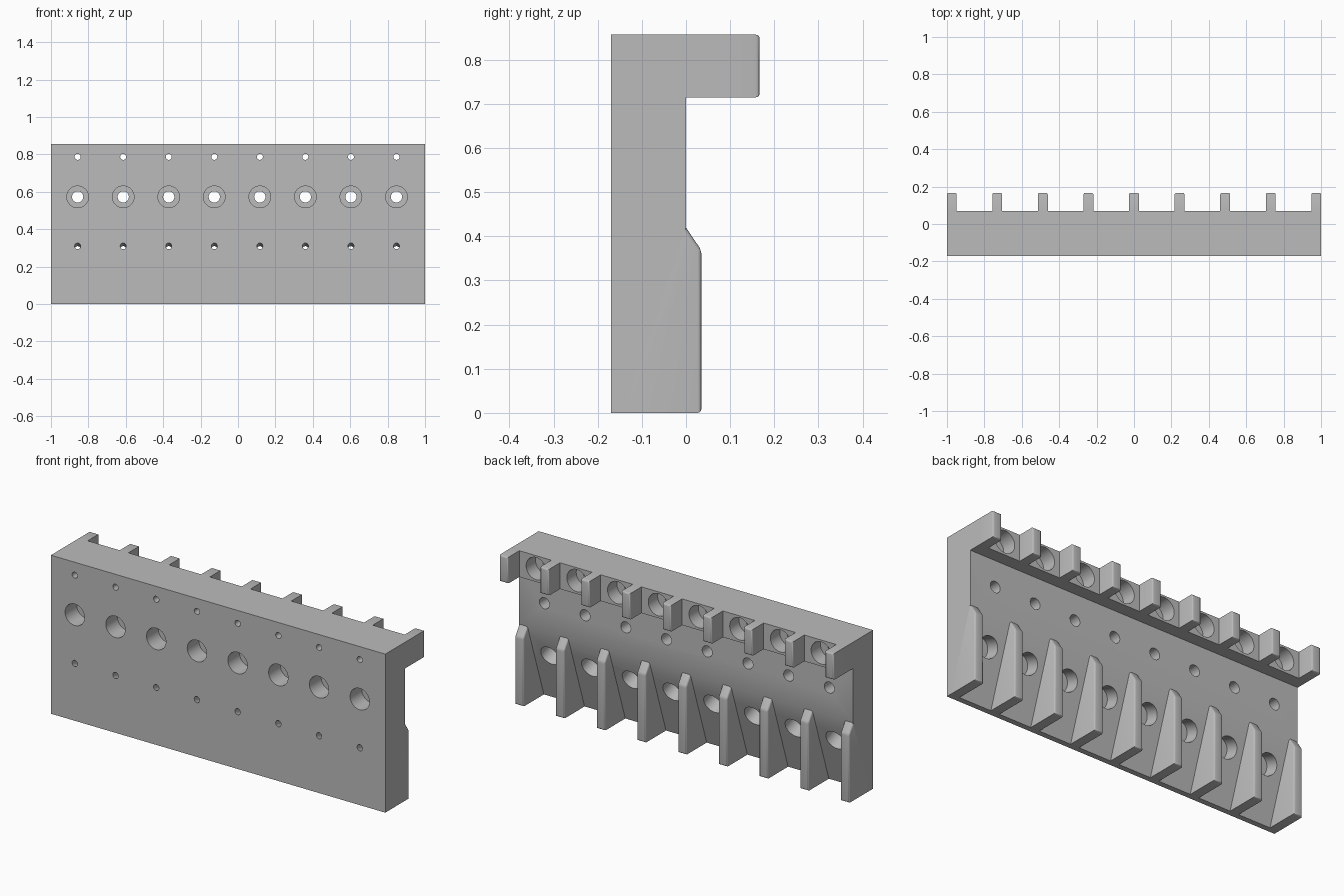
import bpy, bmesh, math
from mathutils import Vector

cube = bpy.data.objects.get("Cube")
if cube:
    bpy.data.objects.remove(cube, do_unlink=True)

PITCH = 0.2435
HALF = 0.026        # half width of a divider
FRONT, TOP = -0.17, 0.857

grey = bpy.data.materials.new("light_grey")
grey.use_nodes = True
grey.diffuse_color = (0.5, 0.5, 0.5, 1)
grey.node_tree.nodes["Principled BSDF"].inputs["Base Color"].default_value = (0.5, 0.5, 0.5, 1)


def finish(name, bm):
    bmesh.ops.recalc_face_normals(bm, faces=bm.faces[:])
    mesh = bpy.data.meshes.new(name)
    bm.to_mesh(mesh)
    bm.free()
    mesh.materials.append(grey)
    obj = bpy.data.objects.new(name, mesh)
    bpy.context.collection.objects.link(obj)
    return obj


def smooth(obj):
    bpy.ops.object.select_all(action='DESELECT')
    obj.select_set(True)
    bpy.context.view_layer.objects.active = obj
    bpy.ops.object.shade_smooth_by_angle(angle=math.radians(32))


def prism(bm, profile, x0, x1):
    """Extrude a (y, z) profile from x0 to x1."""
    face = bm.faces.new([bm.verts.new((x0, y, z)) for y, z in profile])
    out = bmesh.ops.extrude_face_region(bm, geom=[face])
    moved = [v for v in out["geom"] if isinstance(v, bmesh.types.BMVert)]
    bmesh.ops.translate(bm, vec=(x1 - x0, 0, 0), verts=moved)


def stepped_bore(bm, origin, axis, steps, sides=40):
    """Turned solid from (radius, distance along axis) steps."""
    axis = Vector(axis).normalized()
    side = Vector((1, 0, 0))
    up = axis.cross(side)
    rings = []
    for r, t in steps:
        centre = Vector(origin) + axis * t
        angles = [2 * math.pi * i / sides for i in range(sides)]
        rings.append([bm.verts.new(centre + (side * math.cos(a) + up * math.sin(a)) * r)
                      for a in angles])
    for a, b in zip(rings, rings[1:]):
        for i in range(sides):
            j = (i + 1) % sides
            bm.faces.new((a[i], a[j], b[j], b[i]))
    bm.faces.new(rings[0])
    bm.faces.new(rings[-1])


# Main body: back plate with sloped lower bays and a top ledge
bm = bmesh.new()
prism(bm, [(FRONT, 0), (-0.14, 0), (0, 0.42), (0, 0.715),
           (0.07, 0.715), (0.07, TOP), (FRONT, TOP)], -1, 1)
body = finish("terminal_body", bm)

# Holes: front screw bores, ledge sockets and tilted lower sockets
bm = bmesh.new()
for k in range(8):
    x = (k - 3.5) * PITCH - 0.005
    stepped_bore(bm, (x, 0, 0.573), (0, 1, 0),
                 [(0.058, -0.2), (0.058, -0.07), (0.03, -0.07), (0.03, 0.05)])
    stepped_bore(bm, (x, 0, 0.787), (0, 1, 0),
                 [(0.016, -0.2), (0.016, -0.01), (0.06, -0.01), (0.06, 0.1)])
    stepped_bore(bm, (x, FRONT, 0.31), (0, 3, -1),
                 [(0.016, -0.03), (0.016, 0.05), (0.055, 0.05), (0.055, 0.2)])
cutter = finish("hole_cutter", bm)
cutter.hide_render = True

mod = body.modifiers.new("holes", 'BOOLEAN')
mod.operation = 'DIFFERENCE'
mod.solver = 'EXACT'
mod.object = cutter
bpy.ops.object.select_all(action='DESELECT')
body.select_set(True)
bpy.context.view_layer.objects.active = body
bpy.ops.object.modifier_apply(modifier=mod.name)
bpy.data.objects.remove(cutter, do_unlink=True)
smooth(body)


# Dividers: nine upper fingers and nine lower ribs with rounded outer edges
def divider(name, profile, x, outer, radius):
    bm = bmesh.new()
    prism(bm, profile, x - HALF, x + HALF)
    edges = [e for e in bm.edges
             if (all(v.co.y > outer - 0.001 for v in e.verts))
             or (abs(e.verts[0].co.x - e.verts[1].co.x) < 0.001
                 and any(v.co.y > outer - 0.001 for v in e.verts)
                 and all(-0.001 < v.co.y and 0.3 < v.co.z < 0.5 for v in e.verts))]
    bmesh.ops.bevel(bm, geom=edges, offset=radius, segments=3, profile=0.5,
                    affect='EDGES', clamp_overlap=True)
    smooth(finish(name, bm))


for k in range(9):
    x = (k - 4) * PITCH
    divider(f"upper_divider_{k + 1}",
            [(0.07, 0.715), (0.167, 0.715), (0.167, TOP), (0.07, TOP)], x, 0.167, 0.009)
    divider(f"lower_divider_{k + 1}",
            [(-0.14, 0), (0.035, 0), (0.035, 0.368), (0, 0.42)], x, 0.035, 0.009)
